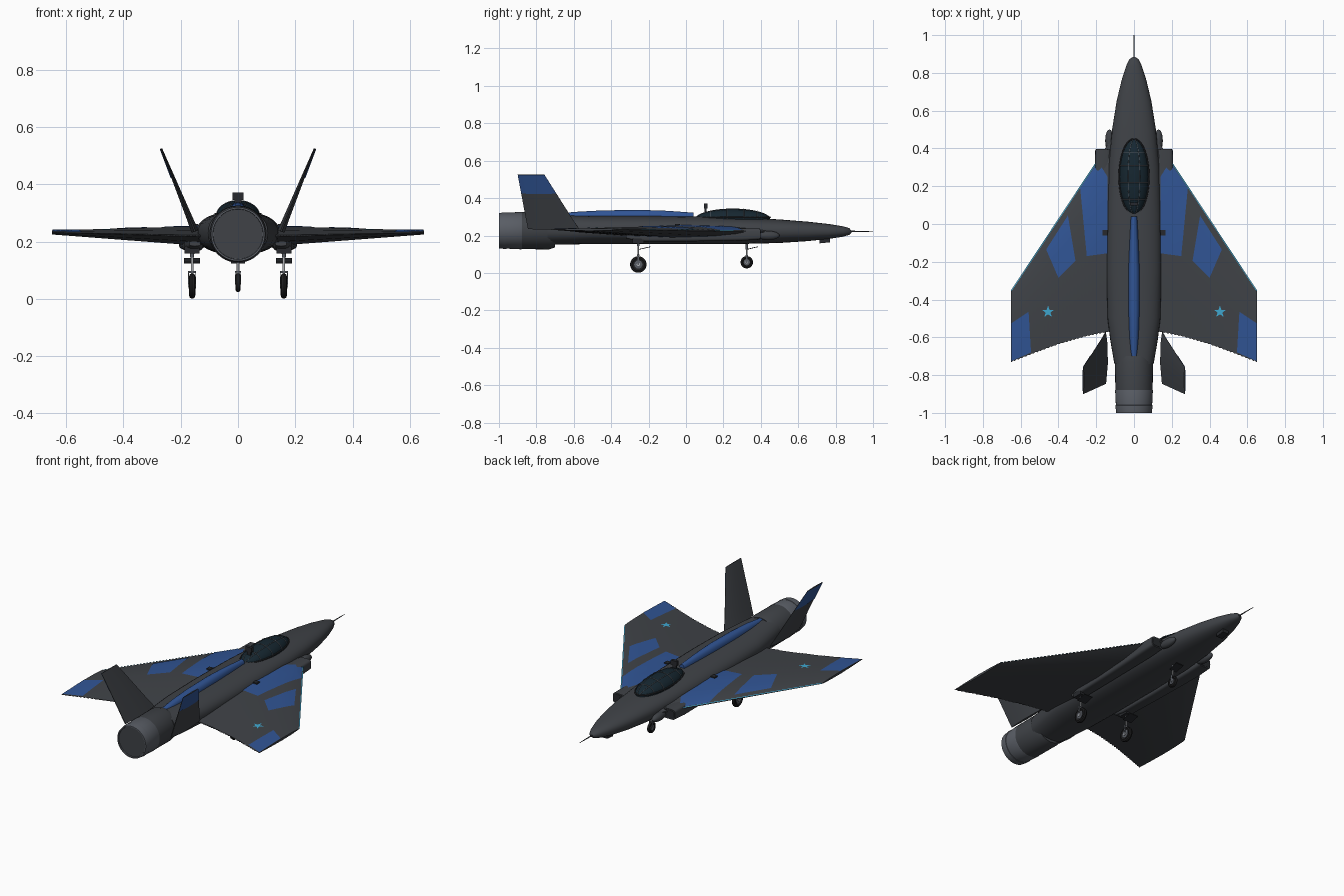
import bpy, bmesh
from math import sin, cos, pi, tau, copysign
from mathutils import Vector

if "Cube" in bpy.data.objects:
    bpy.data.objects.remove(bpy.data.objects["Cube"])

COLORS = {
    "hull": (0.05, 0.055, 0.063, 1), "dark": (0.02, 0.022, 0.026, 1),
    "metal": (0.10, 0.11, 0.13, 1), "blue": (0.03, 0.09, 0.30, 1),
    "cyan": (0.05, 0.40, 0.65, 1), "glass": (0.008, 0.02, 0.03, 1),
    "rubber": (0.012, 0.012, 0.013, 1), "silver": (0.45, 0.46, 0.48, 1),
}
MATS = {}
for key, col in COLORS.items():
    MATS[key] = bpy.data.materials.new(key)
    MATS[key].diffuse_color = col


def make(name, verts, faces, color, mirror=False, angle=0.6):
    me = bpy.data.meshes.new(name)
    me.from_pydata([tuple(v) for v in verts], [], faces)
    bm = bmesh.new()
    bm.from_mesh(me)
    bmesh.ops.recalc_face_normals(bm, faces=bm.faces)
    bm.to_mesh(me)
    bm.free()
    me.materials.append(MATS[color])
    ob = bpy.data.objects.new(name, me)
    bpy.context.collection.objects.link(ob)
    bpy.ops.object.select_all(action='DESELECT')
    bpy.context.view_layer.objects.active = ob
    ob.select_set(True)
    bpy.ops.object.shade_smooth_by_angle(angle=angle)
    if mirror:
        ob.modifiers.new("Mirror", 'MIRROR')
    return ob


def loft(name, rings, color, mirror=False, angle=0.6):
    n = len(rings[0])
    verts = [v for r in rings for v in r]
    faces = [(i * n + j, i * n + (j + 1) % n, (i + 1) * n + (j + 1) % n, (i + 1) * n + j)
             for i in range(len(rings) - 1) for j in range(n)]
    faces += [tuple(range(n)), tuple(range(len(verts) - n, len(verts)))]
    return make(name, verts, faces, color, mirror, angle)


def lathe(name, profile, center, axis, color, mirror=False, n=32):
    """profile: (offset along axis, radius)"""
    c = Vector(center)
    d = {'x': (0, 1, 2), 'y': (1, 0, 2), 'z': (2, 0, 1)}[axis]
    rings = []
    for off, r in profile:
        ring = []
        for k in range(n):
            v = c.copy()
            v[d[0]] += off
            v[d[1]] += r * cos(tau * k / n)
            v[d[2]] += r * sin(tau * k / n)
            ring.append(v)
        rings.append(ring)
    return loft(name, rings, color, mirror)


def section(y, cx, hw, z0, z1, n=32, e=2.3):
    """superellipse cross-section in the xz plane"""
    s = lambda v: copysign(abs(v) ** (2 / e), v)
    return [(cx + hw * s(cos(tau * k / n)), y, (z0 + z1) / 2 + (z1 - z0) / 2 * s(sin(tau * k / n)))
            for k in range(n)]


def box(name, x, y, z, color, mirror=False, tilt=0.0):
    """ranges on each axis; tilt raises the +y end"""
    rings = [[(x[0], yy, z[0] + t), (x[1], yy, z[0] + t), (x[1], yy, z[1] + t), (x[0], yy, z[1] + t)]
             for yy, t in ((y[0], 0), (y[1], tilt))]
    return loft(name, rings, color, mirror)


def tube(name, pts, r, color, closed=False):
    cu = bpy.data.curves.new(name, 'CURVE')
    cu.dimensions = '3D'
    cu.bevel_depth, cu.bevel_resolution = r, 1
    sp = cu.splines.new('POLY')
    sp.points.add(len(pts) - 1)
    for p, co in zip(sp.points, pts):
        p.co = (*co, 1)
    sp.use_cyclic_u = closed
    cu.materials.append(MATS[color])
    bpy.context.collection.objects.link(bpy.data.objects.new(name, cu))


def interp(table, t):
    for (a, va), (b, vb) in zip(table, table[1:]):
        if t <= b:
            return va + (vb - va) * max(0, (t - a) / (b - a))
    return table[-1][1]


# Fuselage: y, half width, bottom z, top z
body = [(0.885, 0.006, 0.214, 0.226), (0.872, 0.024, 0.203, 0.24), (0.84, 0.04, 0.194, 0.249),
        (0.76, 0.066, 0.181, 0.262), (0.65, 0.092, 0.17, 0.274), (0.5, 0.116, 0.16, 0.286),
        (0.3, 0.135, 0.155, 0.295), (0.05, 0.144, 0.154, 0.302), (-0.25, 0.146, 0.155, 0.305),
        (-0.5, 0.14, 0.155, 0.305), (-0.62, 0.125, 0.152, 0.307), (-0.74, 0.104, 0.15, 0.31)]
loft("fuselage", [section(y, 0, w, a, b) for y, w, a, b in body], "hull")
lathe("nose_probe", [(0, 0.004), (0.125, 0.0015)], (0, 0.875, 0.222), 'y', "hull", n=8)
box("chin_sensor", (-0.02, 0.02), (0.715, 0.77), (0.158, 0.186), "dark", tilt=0.006)

# Engine nozzle with a closed engine face
NZ = (0, 0, 0.226)
lathe("nozzle_base", [(-0.70, 0.09), (-0.73, 0.1), (-0.88, 0.099)], NZ, 'y', "hull", n=40)
lathe("nozzle_ring", [(-0.875, 0.098), (-0.88, 0.1), (-0.96, 0.096), (-0.965, 0.09)], NZ, 'y', "metal", n=40)
lathe("nozzle_lip", [(-0.955, 0.09), (-0.96, 0.098), (-0.97, 0.098), (-1.0, 0.094), (-1.0, 0.088), (-0.992, 0.087)],
      NZ, 'y', "metal", n=40)
lathe("engine_face", [(-0.97, 0.086), (-0.995, 0.086)], NZ, 'y', "hull", n=40)

# Dorsal spine: y, half width, top z
spine = [(0.04, 0.017, 0.322), (-0.1, 0.024, 0.332), (-0.25, 0.03, 0.337), (-0.45, 0.03, 0.334),
         (-0.6, 0.025, 0.326), (-0.745, 0.016, 0.308)]
loft("dorsal_spine", [section(y, 0, w, 0.26, t, 20) for y, w, t in spine], "blue")

# Canopy, frame and headrest
CY, CZ, RX, RY, RZ = 0.25, 0.288, 0.077, 0.2, 0.056


def can(y, a, k=1.0):
    s = max(0, 1 - ((y - CY) / RY) ** 2) ** 0.5 * k
    return (RX * s * cos(a), y, CZ + RZ * s * sin(a))


loft("canopy_glass", [[can(CY - 0.999 * RY * cos(pi * i / 24), tau * k / 32) for k in range(32)]
                      for i in range(25)], "glass")
for i, y in enumerate((0.13, 0.22, 0.31, 0.38)):
    tube(f"canopy_arch_{i}", [can(y, pi * k / 16) for k in range(17)], 0.0022, "metal")
for i, a in enumerate((1.15, pi - 1.15)):
    tube(f"canopy_rail_{i}", [can(CY - 0.98 * RY * cos(pi * k / 20), a) for k in range(21)], 0.0018, "metal")
tube("canopy_sill", [(1.02 * RX * cos(tau * k / 40), CY + RY * sin(tau * k / 40), 0.297) for k in range(40)],
     0.004, "dark", True)
box("headrest_post", (-0.012, 0.012), (0.1, 0.11), (0.3, 0.355), "dark")
box("headrest", (-0.02, 0.02), (0.097, 0.115), (0.345, 0.372), "dark")

# Wings: tapered section with a finely toothed trailing edge
THICK = [(0, 0.06), (0.06, 0.4), (0.2, 0.8), (0.45, 1), (0.75, 0.6), (1, 0.08)]
TRAIL = [(0.1, -0.565), (0.25, -0.595), (0.4, -0.638), (0.52, -0.682), (0.65, -0.732)]
lead = lambda x: 0.42 - (x - 0.14) * 1.51
trail = lambda x: interp(TRAIL, x)


def wing_z(x, t, side):
    u = (x - 0.1) / 0.55
    return 0.219 + 0.013 * u + side * (0.036 * (1 - u) + 0.007 * u) * interp(THICK, min(1, max(0, t)))


def wing_ring(i, n=56):
    x = 0.1 + 0.55 * i / n
    a, b = lead(x), trail(x) + (0.005 if i % 2 else 0)
    up = [(x, a + (b - a) * t, wing_z(x, t, 1)) for t, _ in THICK]
    return up + [(x, a + (b - a) * t, wing_z(x, t, -1)) for t, _ in reversed(THICK)]


loft("wing", [wing_ring(i) for i in range(57)], "hull", True)


# Painted wing panels follow the top surface
def decal(name, pts, color, lift=0.0025):
    ob = make(name, [(x, y, 0) for x, y in pts], [tuple(range(len(pts)))], color)
    bm = bmesh.new()
    bm.from_mesh(ob.data)
    bmesh.ops.triangulate(bm, faces=bm.faces)
    bmesh.ops.subdivide_edges(bm, edges=bm.edges, cuts=5, use_grid_fill=True)
    for v in bm.verts:
        x, y = v.co.x, v.co.y
        v.co.z = wing_z(x, (lead(x) - y) / (lead(x) - trail(x)), 1) + lift
    for f in bm.faces:
        f.normal_update()
        if f.normal.z < 0:
            f.normal_flip()
    bm.to_mesh(ob.data)
    bm.free()
    ob.modifiers.new("Mirror", 'MIRROR')


decal("inner_panel", [(0.14, 0.25), (0.185, 0.33), (0.255, 0.235), (0.225, -0.155), (0.14, -0.175)][:1]
      + [(0.19, 0.33), (0.285, 0.19), (0.25, -0.17), (0.14, -0.155)], "blue")
decal("middle_panel", [(0.35, 0.045), (0.465, -0.135), (0.40, -0.285), (0.31, -0.195)], "blue")
decal("tip_panel", [(0.558, -0.465), (0.648, -0.525), (0.648, -0.725), (0.545, -0.68)], "blue")
decal("wing_star", [(0.455 + r * sin(pi * k / 5), -0.465 + r * cos(pi * k / 5))
                    for k in range(10) for r in [0.013 if k % 2 else 0.034]], "cyan")
decal("leading_edge_stripe", [(0.17, lead(0.17) + 0.001), (0.648, lead(0.648) + 0.001),
                              (0.648, lead(0.648) - 0.008), (0.17, lead(0.17) - 0.008)], "cyan")


# Canted tail fins: root to tip (x, z, rear y, front y, half thickness)
def fin_ring(x, z, y0, y1, h):
    return [(x + s * h * k, y0 + (y1 - y0) * t, z + s * h * k * -0.35)
            for s, t, k in ((1, 0, 0.2), (1, 0.4, 1), (1, 0.8, 0.7), (1, 1, 0.1),
                            (-1, 1, 0.1), (-1, 0.8, 0.7), (-1, 0.4, 1), (-1, 0, 0.2))]


FIN = [(0.150, 0.235, -0.845, -0.57, 0.012), (0.17, 0.285, -0.855, -0.605, 0.01), (0.268, 0.525, -0.9, -0.757, 0.003)]
loft("tail_fin", [fin_ring(*f) for f in FIN], "hull", True)
# Blue outer skin on the upper fin
a, b = FIN[1], FIN[2]
skin = [[p + (q - p) * k for p, q in zip(a, b)] for k in (0.58, 0.995)]
rings = [[(x + 0.0025, y, z) for x, y, z in fin_ring(*s)[:4]] for s in skin]
make("fin_paint", rings[0] + rings[1], [(k, k + 1, k + 5, k + 4) for k in range(3)], "blue", True)

# Air intakes and belly ducts
duct = [(0.395, 0.165, 0.04, 0.178, 0.238), (0.3, 0.165, 0.042, 0.172, 0.238), (0.0, 0.16, 0.036, 0.168, 0.23),
        (-0.25, 0.155, 0.032, 0.168, 0.22), (-0.32, 0.15, 0.02, 0.185, 0.215)]
loft("intake_duct", [section(y, x, w, p, q, 24, 4.5) for y, x, w, p, q in duct], "hull", True)
loft("intake_mouth", [section(y, 0.168, 0.032, 0.184, 0.232, 24, 4.5) for y in (0.39, 0.397)], "dark", True)
loft("intake_cone", [section(0.44 - 0.06 * cos(pi * i / 12), 0.13, 0.022 * sin(pi * i / 12) + 0.0005,
                             0.2 - 0.024 * sin(pi * i / 12) - 0.0005, 0.2 + 0.024 * sin(pi * i / 12) + 0.0005, 20, 2)
                     for i in range(13)], "hull", True)
box("side_vent", (0.14, 0.166), (-0.06, -0.032), (0.235, 0.262), "dark", True)


# Landing gear
def gear(name, x, y, z, r, w, top, mirror):
    lathe(name + "_tyre", [(-w * 0.6, r * 0.6), (-w, r * 0.75), (-w * 0.75, r * 0.94), (0, r), (w * 0.75, r * 0.94),
                           (w, r * 0.75), (w * 0.6, r * 0.6)], (x, y, z), 'x', "rubber", mirror)
    lathe(name + "_hub", [(-w * 0.95, r * 0.28), (-w * 0.8, r * 0.5), (w * 0.8, r * 0.5), (w * 0.95, r * 0.28)],
          (x, y, z), 'x', "metal", mirror, 20)
    lathe(name + "_axle", [(-w * 1.15, r * 0.2), (w * 1.15, r * 0.2)], (x, y, z), 'x', "silver", mirror, 12)
    lathe(name + "_strut", [(r * 0.9, 0.0045), (top - z, 0.0045)], (x, y, z), 'z', "silver", mirror, 12)
    lathe(name + "_sleeve", [(top - z - 0.045, 0.007), (top - z, 0.008)], (x, y, z), 'z', "metal", mirror, 12)
    for s in (-1, 1):
        xs = sorted((x + s * w * 1.0, x + s * w * 1.25))
        box(f"{name}_fork_{s}", xs, (y - 0.005, y + 0.005), (z - 0.004, z + r * 1.12), "metal", mirror)
    box(name + "_fork_bridge", (x - w * 1.25, x + w * 1.25), (y - 0.006, y + 0.006),
        (z + r * 1.05, z + r * 1.2), "metal", mirror)


gear("main_gear", 0.16, -0.255, 0.045, 0.044, 0.011, 0.19, True)
box("main_gear_door", (0.132, 0.188), (-0.25, -0.19), (0.124, 0.128), "dark", True, 0.014)
box("main_gear_mount", (0.135, 0.187), (-0.285, -0.225), (0.158, 0.185), "dark", True)
gear("nose_gear", 0, 0.325, 0.057, 0.033, 0.009, 0.17, False)
box("nose_gear_door", (-0.024, 0.024), (0.325, 0.385), (0.124, 0.128), "dark", tilt=0.014)

for m in bpy.data.materials:
    if m.users and not m.is_grease_pencil:
        m.use_nodes = True
        m.node_tree.nodes["Principled BSDF"].inputs["Base Color"].default_value = m.diffuse_color
